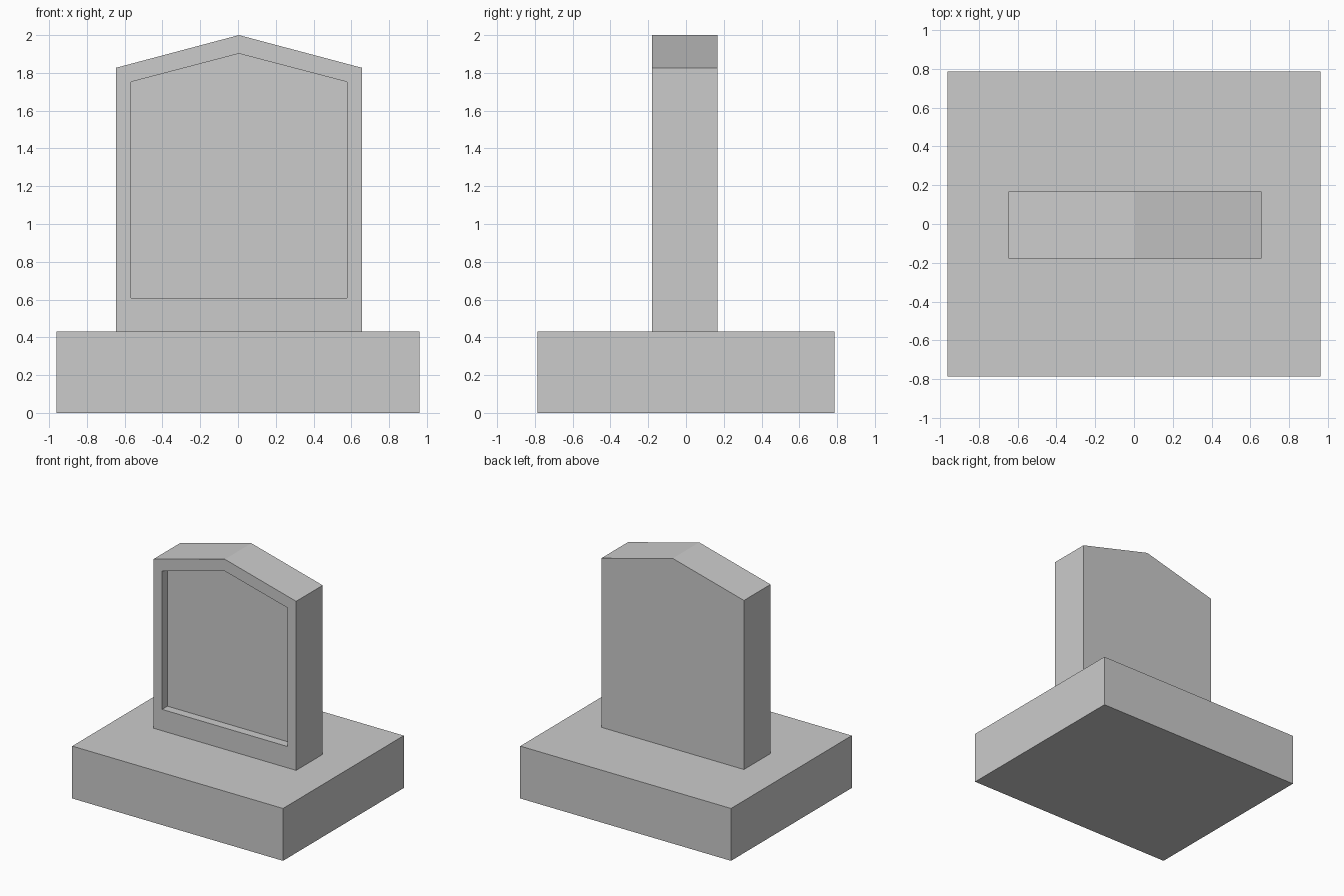
import bpy, bmesh

if "Cube" in bpy.data.objects:
    bpy.data.objects.remove(bpy.data.objects["Cube"])


def loft(name, rings):
    """Skin a list of equal-length point rings and cap both ends."""
    bm = bmesh.new()
    loops = [[bm.verts.new(p) for p in ring] for ring in rings]
    n = len(loops[0])
    for a, b in zip(loops, loops[1:]):
        for i in range(n):
            j = (i + 1) % n
            bm.faces.new((a[i], a[j], b[j], b[i]))
    bm.faces.new(loops[0][::-1])
    bm.faces.new(loops[-1])
    bmesh.ops.recalc_face_normals(bm, faces=bm.faces)
    mesh = bpy.data.meshes.new(name)
    bm.to_mesh(mesh)
    bm.free()
    obj = bpy.data.objects.new(name, mesh)
    bpy.context.collection.objects.link(obj)
    return obj


def gable(half, bottom, shoulder, peak, y, cx=0.005):
    """Five-sided pointed outline at depth y."""
    return [(cx - half, y, bottom), (cx + half, y, bottom),
            (cx + half, y, shoulder), (cx, y, peak), (cx - half, y, shoulder)]


def rectangle(hx, hy, z):
    return [(-hx, -hy, z), (hx, -hy, z), (hx, hy, z), (-hx, hy, z)]


# Plinth
loft("base_slab", [rectangle(0.962, 0.787, 0), rectangle(0.962, 0.787, 0.432)])

# Upright stone with a recessed front panel
outer = (0.651, 0.432, 1.827, 2.0)
inner = (0.572, 0.608, 1.752, 1.902)
back, front, recess = 0.167, -0.179, -0.109
loft("upright_stone", [gable(*outer, back), gable(*outer, front),
                       gable(*inner, front), gable(*inner, recess)])
